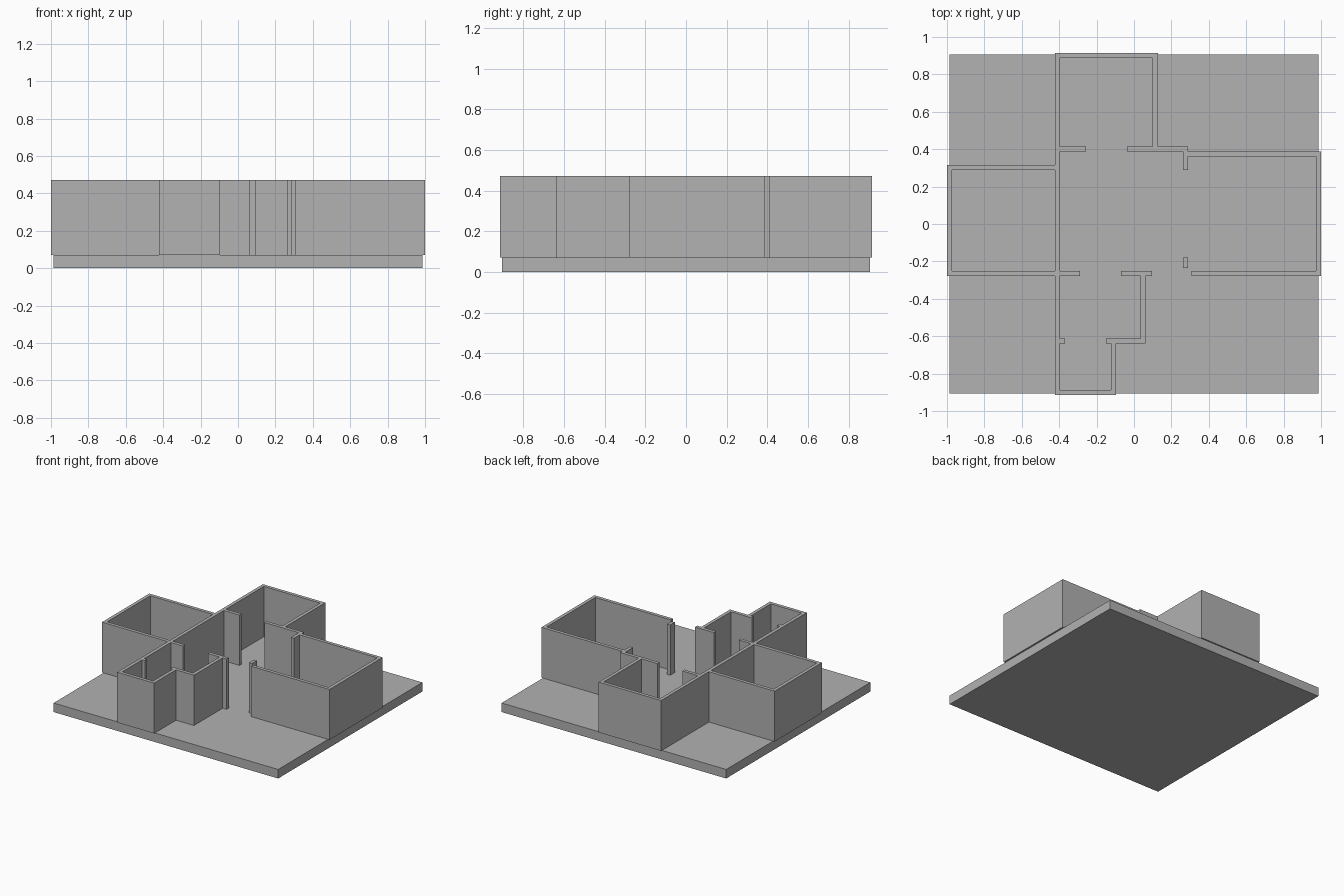
import bpy
import bmesh

cube = bpy.data.objects.get("Cube")
if cube:
    bpy.data.objects.remove(cube, do_unlink=True)

T = 0.027            # wall thickness
FLOOR, TOP = 0.072, 0.472

grey = bpy.data.materials.new("plain_grey")
grey.use_nodes = True
grey.diffuse_color = (0.445, 0.445, 0.445, 1)
grey.node_tree.nodes["Principled BSDF"].inputs["Base Color"].default_value = grey.diffuse_color


def finish(name, bm):
    bmesh.ops.recalc_face_normals(bm, faces=bm.faces[:])
    mesh = bpy.data.meshes.new(name)
    bm.to_mesh(mesh)
    bm.free()
    mesh.materials.append(grey)
    obj = bpy.data.objects.new(name, mesh)
    bpy.context.collection.objects.link(obj)
    return obj


def extrude_plan(name, rects, z0, z1):
    """Merge plan rectangles on their shared grid and raise them into one solid."""
    xs = sorted({round(v, 4) for r in rects for v in (r[0], r[1])})
    ys = sorted({round(v, 4) for r in rects for v in (r[2], r[3])})
    bm = bmesh.new()
    for xa, xb in zip(xs, xs[1:]):
        for ya, yb in zip(ys, ys[1:]):
            cx, cy = (xa + xb) / 2, (ya + yb) / 2
            if any(r[0] < cx < r[1] and r[2] < cy < r[3] for r in rects):
                bm.faces.new([bm.verts.new((x, y, z0)) for x, y in
                              ((xa, ya), (xb, ya), (xb, yb), (xa, yb))])
    bmesh.ops.remove_doubles(bm, verts=bm.verts[:], dist=0.0001)
    raised = bmesh.ops.extrude_face_region(bm, geom=bm.faces[:], use_keep_orig=True)
    verts = [g for g in raised["geom"] if isinstance(g, bmesh.types.BMVert)]
    bmesh.ops.translate(bm, verts=verts, vec=(0, 0, z1 - z0))
    return finish(name, bm)


def along_x(x0, x1, y):      # wall running sideways, y is its front face
    return (x0, x1, y, y + T)


def along_y(x, y0, y1):      # wall running front to back, x is its right face
    return (x, x + T, y0, y1)


SPINE, CROSS, NOTCH = -0.422, -0.279, -0.64
walls = [
    along_y(SPINE, -0.915, 0.915),
    # right wing
    along_y(-1, CROSS, 0.315),
    along_x(-1, SPINE + T, 0.315 - T),
    along_x(-1, -0.288, CROSS),
    # back room with doorway
    along_x(SPINE, 0.127, 0.915 - T),
    along_y(0.1, 0.387, 0.915),
    along_x(SPINE, -0.257, 0.387),
    along_x(-0.038, 0.29, 0.387),
    # left wing with opening stubs
    along_y(0.263, 0.29, 0.387 + T),
    along_x(0.263, 1, 0.387 - T),
    along_y(1 - T, CROSS, 0.387),
    along_x(0.308, 1, CROSS),
    along_y(0.263, -0.235, -0.178),
    # front rooms
    along_x(-0.07, 0.096, CROSS),
    along_y(0.034, NOTCH, CROSS + T),
    along_x(-0.15, 0.061, NOTCH),
    along_x(SPINE, -0.37, NOTCH),
    along_y(-0.124, -0.915, NOTCH + T),
    along_x(SPINE, -0.097, -0.915),
]

extrude_plan("base_slab", [(-0.987, 0.987, -0.905, 0.905)], 0, FLOOR)
extrude_plan("room_walls", walls, FLOOR, TOP)
